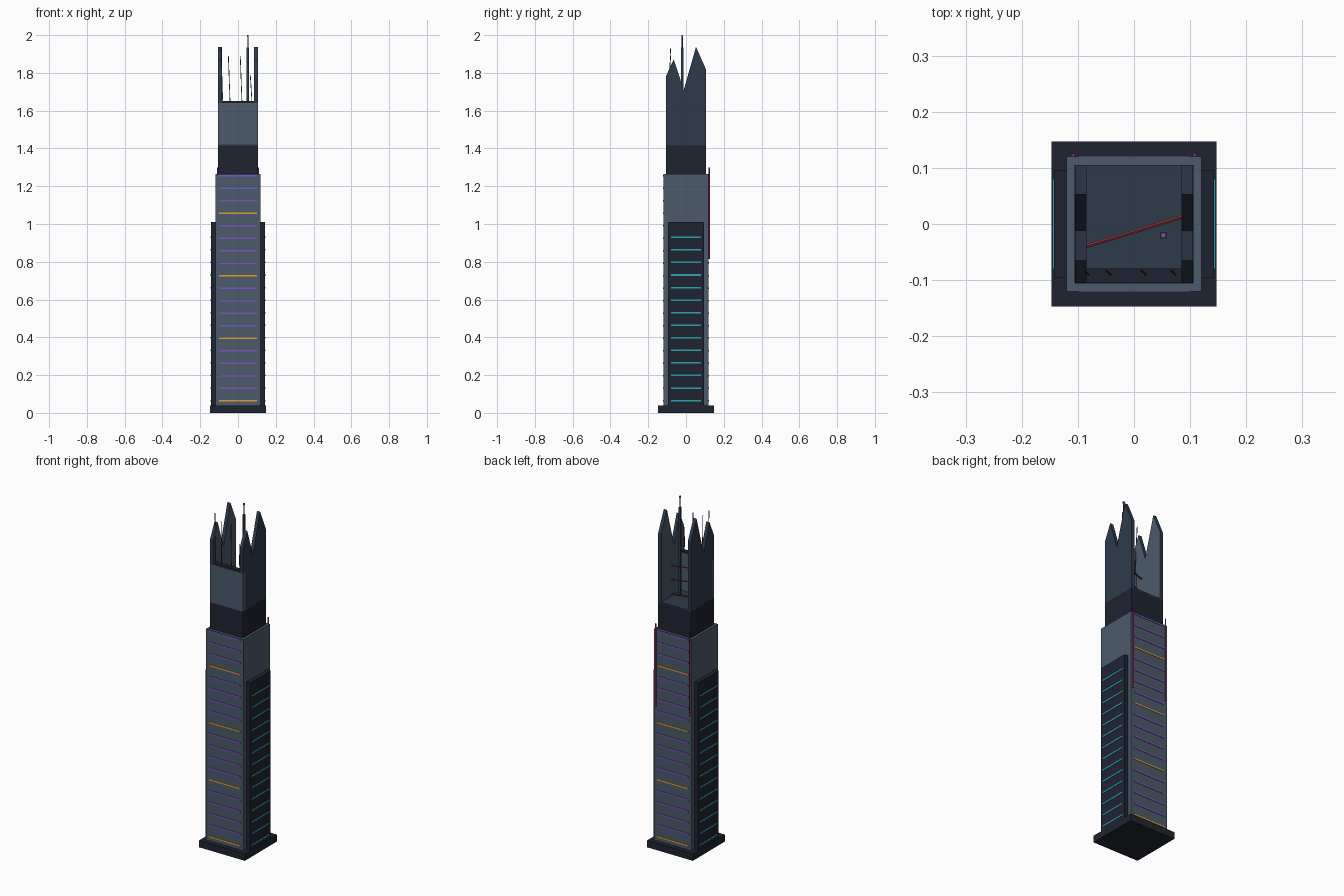
import bpy
from mathutils import Vector

if "Cube" in bpy.data.objects:
    bpy.data.objects.remove(bpy.data.objects["Cube"])


def make_material(name, hex_code):
    rgb = [int(hex_code[i:i + 2], 16) / 255 for i in (0, 2, 4)]
    mat = bpy.data.materials.new(name)
    mat.diffuse_color = [((c + 0.055) / 1.055) ** 2.4 for c in rgb] + [1]
    mat.use_nodes = True
    mat.node_tree.nodes["Principled BSDF"].inputs["Base Color"].default_value = mat.diffuse_color
    return mat


DARK = make_material("charcoal", "1f2430")
MID = make_material("blue_grey", "2f3b4b")
LIGHT = make_material("slate", "4c5b6b")
PURPLE = make_material("purple", "7d55c7")
ORANGE = make_material("amber", "e0a030")
CYAN = make_material("cyan", "2ba6b5")
RED = make_material("dark_red", "80343a")
MAGENTA = make_material("magenta", "c02c80")
BROWN = make_material("rust", "4a3530")


def mesh_object(name, verts, faces, *mats):
    mesh = bpy.data.meshes.new(name)
    mesh.from_pydata(verts, [], faces)
    for m in mats:
        mesh.materials.append(m)
    obj = bpy.data.objects.new(name, mesh)
    bpy.context.collection.objects.link(obj)
    return obj


def box(name, x, y, z, mat):
    """Box from (min, max) ranges on each axis."""
    verts = [(a, b, c) for a in x for b in y for c in z]
    faces = [(0, 1, 3, 2), (4, 6, 7, 5), (0, 4, 5, 1),
             (2, 3, 7, 6), (0, 2, 6, 4), (1, 5, 7, 3)]
    return mesh_object(name, verts, faces, mat)


def rod(name, start, end, radius, mat, sides=6):
    a, b = Vector(start), Vector(end)
    bpy.ops.mesh.primitive_cylinder_add(vertices=sides, radius=radius, depth=(b - a).length,
                                        location=(a + b) / 2)
    obj = bpy.context.object
    obj.name = name
    obj.rotation_euler = (b - a).to_track_quat('Z', 'Y').to_euler()
    obj.data.materials.append(mat)
    return obj


# Plinth, shaft and collar
box("plinth", (-0.147, 0.147), (-0.147, 0.147), (0, 0.04), DARK)
box("tower_shaft", (-0.12, 0.12), (-0.12, 0.12), (0.04, 1.265), LIGHT)
box("collar", (-0.106, 0.106), (-0.105, 0.105), (1.265, 1.415), DARK)
box("crown_floor", (-0.105, 0.105), (-0.105, 0.105), (1.415, 1.422), MID)

# Glowing floor bands on the front and back
for i in range(19):
    z = 0.065 + i * 0.0662
    mat = ORANGE if i % 5 == 0 else PURPLE
    for label, s in (("front", -1), ("back", 1)):
        ys = sorted((s * 0.118, s * 0.1225))
        box(f"{label}_band_{i}", (-0.1, 0.1), ys, (z - 0.004, z + 0.004), mat)

# Side slabs with their own bands
for label, s in (("left", -1), ("right", 1)):
    box(f"{label}_slab", sorted((s * 0.119, s * 0.143)), (-0.095, 0.095), (0.04, 1.01), DARK)
    for i in range(14):
        z = 0.065 + i * 0.0665
        box(f"{label}_band_{i}", sorted((s * 0.141, s * 0.1455)), (-0.08, 0.08),
            (z - 0.004, z + 0.004), CYAN)
    # Vertical conduit on the rear corner
    rod(f"{label}_conduit", (s * 0.108, 0.123, 0.815), (s * 0.108, 0.123, 1.30), 0.003, MAGENTA)

# Jagged crown walls: outer skin blue-grey, inner face lighter
profile = [(-0.105, 1.42), (0.105, 1.42), (0.105, 1.82), (0.053, 1.938),
           (-0.012, 1.71), (-0.065, 1.872), (-0.105, 1.785)]
n = len(profile)
for label, s in (("left", -1), ("right", 1)):
    verts = [(s * x, y, z) for x in (0.105, 0.085) for y, z in profile]
    outer, inner = tuple(range(n)), tuple(range(2 * n - 1, n - 1, -1))
    faces = [outer, inner] + [(i, i + n, (i + 1) % n + n, (i + 1) % n) for i in range(n)]
    if s < 0:
        faces = [f[::-1] for f in faces]
    wall = mesh_object(f"{label}_crown_wall", verts, faces, MID, LIGHT)
    wall.data.polygons[1].material_index = 1

# Front parapet; the rear stays open
box("front_parapet", (-0.105, 0.105), (-0.106, -0.08), (1.42, 1.64), LIGHT)
box("parapet_cap", (-0.085, 0.085), (-0.105, -0.079), (1.64, 1.65), DARK)

# Slanted braces across the crown
for i, z in enumerate((1.435, 1.52, 1.60)):
    rod(f"brace_{i}", (-0.086, -0.04, z), (0.086, 0.013, z), 0.004, RED)

# Leaning whip antennas on the parapet
for i, (x, top) in enumerate(((-0.09, 1.93), (-0.051, 1.89), (0.012, 1.89), (0.065, 1.79))):
    rod(f"whip_antenna_{i}", (x + 0.009, -0.09, 1.645), (x, -0.082, top), 0.002, BROWN)

# Main mast with a slim tip
box("mast", (0.046, 0.058), (-0.026, -0.014), (1.42, 1.935), MID)
rod("mast_tip", (0.052, -0.02, 1.93), (0.052, -0.02, 1.99), 0.003, BROWN)
box("mast_beacon", (0.048, 0.056), (-0.024, -0.016), (1.99, 2.0), PURPLE)
